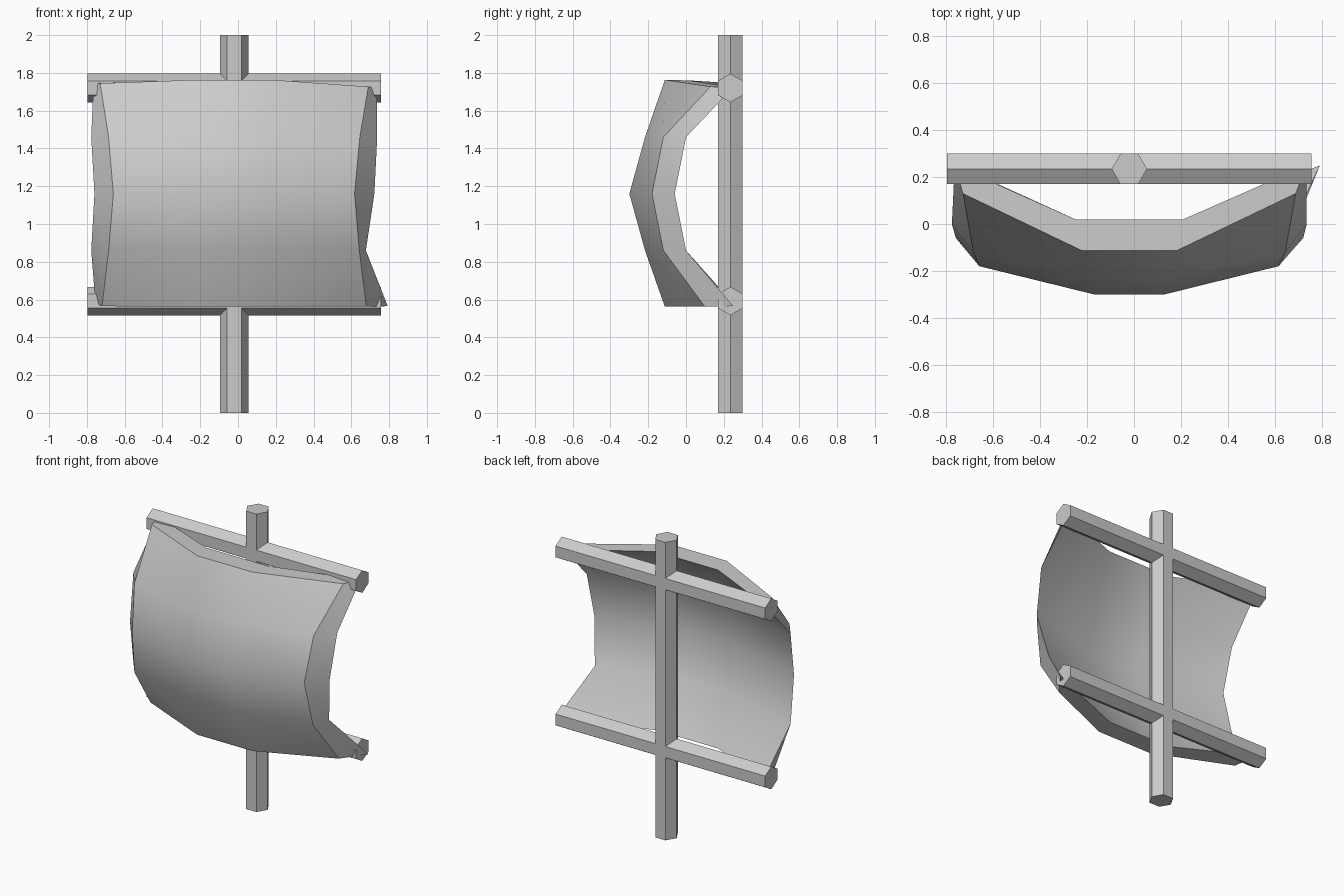
import bpy, bmesh, math

if "Cube" in bpy.data.objects:
    bpy.data.objects.remove(bpy.data.objects["Cube"])

CX, CY = -0.02, 0.235   # mast axis


def hex_bar(name, loc, length, rot):
    bpy.ops.mesh.primitive_cylinder_add(vertices=6, radius=0.0755, depth=length,
                                        location=loc, rotation=rot)
    ob = bpy.context.object
    ob.name = name
    return ob


# Mast: hexagon corners point along x
hex_bar("mast", (CX, CY, 1.0), 2.0, (0, 0, math.pi / 2))

# Yards: hexagon corners point up and down
for name, z in (("upper_yard", 1.72), ("lower_yard", 0.592)):
    bar = hex_bar(name, (CX, CY, z), 1.556, (0, 0, 0))
    for v in bar.data.vertices:
        x, y, zz = v.co
        v.co = (zz, x, y)

# Sail rows, top to bottom:
# centre z, centre y, centre half width, edge y, left z, right z, left x, right x
FRONT = [
    (1.763, -0.112, 0.205, 0.13, 1.745, 1.727, -0.73, 0.69),
    (1.46, -0.217, 0.175, -0.12, 1.46, 1.46, -0.685, 0.645),
    (1.16, -0.30, 0.152, -0.18, 1.16, 1.16, -0.66, 0.617),
    (0.86, -0.217, 0.175, -0.12, 0.86, 0.86, -0.685, 0.642),
    (0.562, -0.112, 0.205, 0.10, 0.565, 0.562, -0.72, 0.68),
]
BACK = [
    (1.76, 0.02, 0.23, 0.25, 1.745, 1.722, -0.765, 0.735),
    (1.46, -0.15, 0.20, 0.0, 1.46, 1.46, -0.777, 0.737),
    (1.16, -0.22, 0.18, -0.06, 1.16, 1.16, -0.76, 0.722),
    (0.86, -0.15, 0.20, 0.0, 0.86, 0.86, -0.777, 0.677),
    (0.562, 0.02, 0.23, 0.25, 0.58, 0.565, -0.755, 0.793),
]

# Sail: billowed front and back sheets joined by a rim
bm = bmesh.new()


def sheet(rows):
    grid = []
    for z, yc, hw, ye, zl, zr, xl, xr in rows:
        pts = [(xl, ye, zl), (CX - hw, yc, z), (CX + hw, yc, z), (xr, ye, zr)]
        grid.append([bm.verts.new(p) for p in pts])
    for a, b in zip(grid, grid[1:]):
        for i in range(3):
            bm.faces.new((a[i], b[i], b[i + 1], a[i + 1]))
    # closed outline of the sheet, used for the rim
    return (grid[0] + [r[-1] for r in grid[1:]] + grid[-1][-2::-1]
            + [r[0] for r in grid[-2:0:-1]])


f, b = sheet(FRONT), sheet(BACK)
for i in range(len(f)):
    j = (i + 1) % len(f)
    bm.faces.new((f[i], f[j], b[j], b[i]))
bmesh.ops.recalc_face_normals(bm, faces=bm.faces)
mesh = bpy.data.meshes.new("sail")
bm.to_mesh(mesh)
bm.free()
sail = bpy.data.objects.new("sail", mesh)
bpy.context.collection.objects.link(sail)

bpy.ops.object.select_all(action='DESELECT')
sail.select_set(True)
bpy.context.view_layer.objects.active = sail
bpy.ops.object.shade_smooth_by_angle(angle=math.radians(30))
